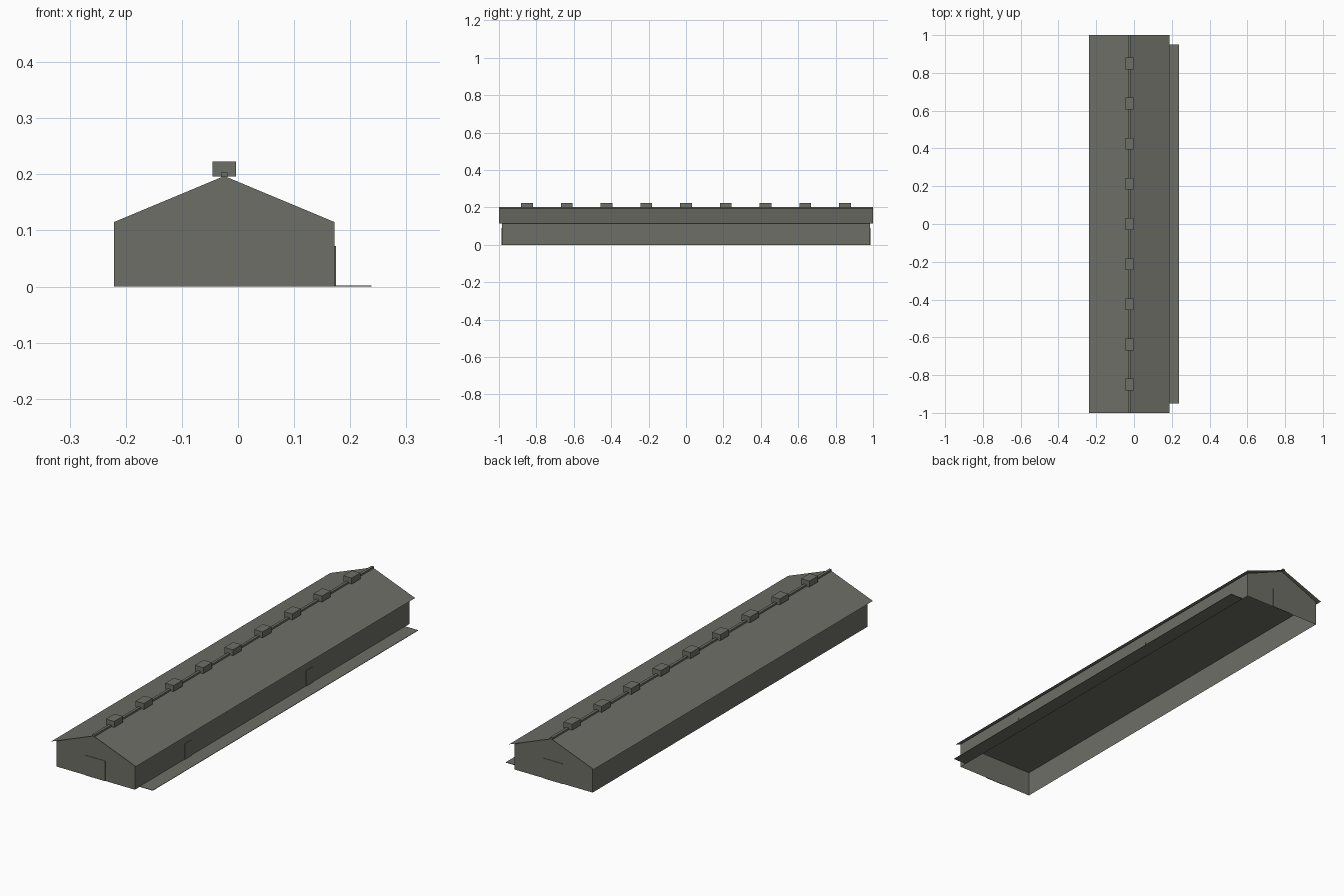
import bpy

default = bpy.data.objects.get("Cube")
if default:
    bpy.data.objects.remove(default, do_unlink=True)

CX = -0.0245                    # building centre line
HALF_W, HALF_L = 0.1965, 0.984  # wall half width and half length
EAVE, RIDGE = 0.115, 0.197

grey = bpy.data.materials.new("warm_grey")
grey.use_nodes = True
colour = (0.158, 0.158, 0.135, 1)
grey.diffuse_color = colour
grey.node_tree.nodes["Principled BSDF"].inputs["Base Color"].default_value = colour


def add_mesh(name, verts, faces):
    mesh = bpy.data.meshes.new(name)
    mesh.from_pydata(verts, [], faces)
    mesh.materials.append(grey)
    obj = bpy.data.objects.new(name, mesh)
    bpy.context.collection.objects.link(obj)
    return obj


def add_box(name, low, high):
    verts = [(x, y, z) for x in (low[0], high[0])
             for y in (low[1], high[1]) for z in (low[2], high[2])]
    faces = [(0, 1, 3, 2), (4, 6, 7, 5), (0, 4, 5, 1),
             (2, 3, 7, 6), (0, 2, 6, 4), (1, 5, 7, 3)]
    return add_mesh(name, verts, faces)


def extrude_profile(profile, half_length):
    return [(CX + x, y, z) for y in (-half_length, half_length) for x, z in profile]


# Walls: shell with gabled ends, open at the bottom
gable = [(-HALF_W, 0), (HALF_W, 0), (HALF_W, EAVE), (0, RIDGE), (-HALF_W, EAVE)]
add_mesh("walls", extrude_profile(gable, HALF_L),
         [(0, 1, 2, 3, 4), (9, 8, 7, 6, 5), (1, 6, 7, 2), (0, 4, 9, 5)])

# Flat ceiling at eave height
add_mesh("ceiling", extrude_profile([(-HALF_W, EAVE), (HALF_W, EAVE)], HALF_L),
         [(0, 2, 3, 1)])

# Roof: thin sheet overhanging the walls
slope = [(-0.2125, EAVE), (0, RIDGE), (0.2125, EAVE)]
add_mesh("roof", extrude_profile(slope, 1.0), [(0, 1, 4, 3), (1, 2, 5, 4)])

# Ridge cap and vents
add_box("ridge_cap", (CX - 0.006, -1.0, 0.195), (CX + 0.006, 1.0, 0.203))
for i in range(9):
    y = (i - 4) * 0.2125
    add_box(f"ridge_vent_{i + 1}", (CX - 0.021, y - 0.031, 0.196),
            (CX + 0.021, y + 0.031, 0.223))

# Large end doors, standing slightly proud of the gables
for name, side in (("front_door", -1), ("back_door", 1)):
    ys = sorted((side * HALF_L, side * (HALF_L + 0.0025)))
    add_box(name, (CX - 0.049, ys[0], 0), (CX + 0.049, ys[1], 0.091))

# Small doors on the left wall
wall_x = CX + HALF_W
for i, y in enumerate((-0.607, 0.263)):
    add_box(f"side_door_{i + 1}", (wall_x, y - 0.023, 0),
            (wall_x + 0.003, y + 0.023, 0.072))

# Paved strip along the left wall
add_box("paved_strip", (wall_x, -0.95, 0), (0.238, 0.95, 0.002))
